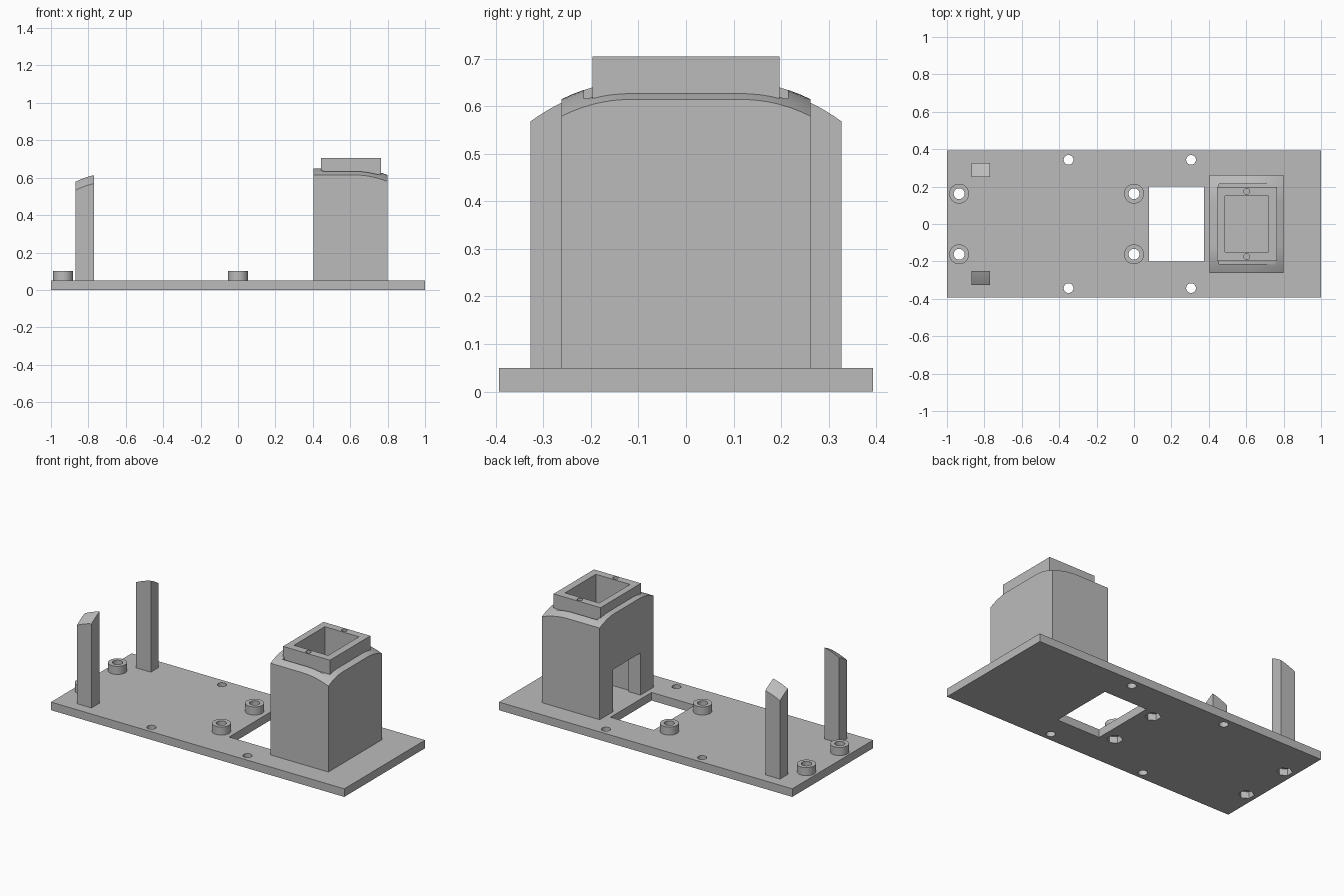
import bpy, bmesh
from mathutils import Matrix

if "Cube" in bpy.data.objects:
    bpy.data.objects.remove(bpy.data.objects["Cube"])

# One grey material
grey = bpy.data.materials.new("matte grey")
grey.use_nodes = True
grey.diffuse_color = (0.5, 0.5, 0.5, 1)
grey.node_tree.nodes["Principled BSDF"].inputs["Base Color"].default_value = (0.5, 0.5, 0.5, 1)


def finish(name, bm):
    bmesh.ops.recalc_face_normals(bm, faces=bm.faces[:])
    mesh = bpy.data.meshes.new(name)
    bm.to_mesh(mesh)
    bm.free()
    mesh.materials.append(grey)
    obj = bpy.data.objects.new(name, mesh)
    bpy.context.collection.objects.link(obj)
    return obj


def box(name, x0, x1, y0, y1, z0, z1):
    bm = bmesh.new()
    centre = Matrix.Translation(((x0 + x1) / 2, (y0 + y1) / 2, (z0 + z1) / 2))
    size = Matrix.Diagonal((x1 - x0, y1 - y0, z1 - z0, 1))
    bmesh.ops.create_cube(bm, size=1, matrix=centre @ size)
    return finish(name, bm)


def cylinder(name, x, y, r, z0, z1, sides=32):
    bm = bmesh.new()
    bmesh.ops.create_cone(bm, cap_ends=True, segments=sides, radius1=r, radius2=r,
                          depth=z1 - z0, matrix=Matrix.Translation((x, y, (z0 + z1) / 2)))
    return finish(name, bm)


def activate(obj):
    bpy.ops.object.select_all(action='DESELECT')
    obj.select_set(True)
    bpy.context.view_layer.objects.active = obj


def cut(targets, cutter):
    """Subtract the cutter from each target, then discard it."""
    for obj in targets:
        activate(obj)
        mod = obj.modifiers.new("cut", 'BOOLEAN')
        mod.operation = 'DIFFERENCE'
        mod.solver = 'EXACT'
        mod.object = cutter
        bpy.ops.object.modifier_apply(modifier=mod.name)
    bpy.data.objects.remove(cutter)


def crown(x, y):
    """Height of the shared domed surface that trims the posts and tower."""
    side = max(0, abs(y) - 0.12)
    front, back = max(0, x - 0.62), max(0, -0.7 - x)
    return 0.65 - 1.73 * side ** 2 - 1.1 * front ** 2 - 1.5 * back ** 2


def crowned_column(name, x0, x1, y0, y1, nx, ny):
    """Upright block whose top follows the crown."""
    bm = bmesh.new()
    base, top = [], []
    for i in range(nx + 1):
        x = x0 + (x1 - x0) * i / nx
        ys = [y0 + (y1 - y0) * j / ny for j in range(ny + 1)]
        base.append([bm.verts.new((x, y, 0.05)) for y in ys])
        top.append([bm.verts.new((x, y, crown(x, y))) for y in ys])
    for grid in (base, top):
        for i in range(nx):
            for j in range(ny):
                bm.faces.new((grid[i][j], grid[i + 1][j], grid[i + 1][j + 1], grid[i][j + 1]))
    for i in range(nx):
        for j in (0, ny):
            bm.faces.new((base[i][j], base[i + 1][j], top[i + 1][j], top[i][j]))
    for j in range(ny):
        for i in (0, nx):
            bm.faces.new((base[i][j], base[i][j + 1], top[i][j + 1], top[i][j]))
    return finish(name, bm)


# Base plate with window
plate = box("base_plate", -1, 1, -0.393, 0.393, 0, 0.05)
cut([plate], box("window_cutter", 0.08, 0.375, -0.2, 0.2, -0.1, 0.2))
parts = [plate]

# Tower body and raised collar
tower = crowned_column("tower", 0.405, 0.8, -0.262, 0.262, 16, 24)
cut([tower], box("slot_cutter", 0.455, 0.755, -0.215, 0.215, 0.617, 0.8))
collar = box("tower_collar", 0.445, 0.765, -0.197, 0.197, 0.56, 0.705)
cut([tower, collar], box("shaft_cutter", 0.487, 0.72, -0.15, 0.15, 0.05, 0.9))
cut([tower], box("door_cutter", 0.3, 0.6, -0.135, 0.135, 0.05, 0.31))
parts += [tower, collar]

for label, s in (("left_row", 1), ("right_row", -1)):
    # Plain screw holes along the plate edge
    for x in (-0.35, 0.305):
        cut([plate], cylinder("hole_cutter", x, s * 0.343, 0.026, -0.1, 0.2))
    # Bosses with through holes and hexagonal nut recesses below
    for end, x in (("rear", -0.935), ("middle", 0)):
        y = s * 0.162
        boss = cylinder(f"{end}_boss_{label}", x, y, 0.053, 0.05, 0.1)
        cut([plate, boss], cylinder("bore_cutter", x, y, 0.029, -0.1, 0.2))
        cut([plate], cylinder("nut_cutter", x, y, 0.044, -0.1, 0.04, 6))
        parts.append(boss)
    # Support posts
    y0, y1 = sorted((s * 0.25, s * 0.327))
    parts.append(crowned_column(f"post_{label}", -0.87, -0.77, y0, y1, 8, 6))
    # Blind holes in the collar rim
    cut([tower, collar], cylinder("pin_cutter", 0.603, s * 0.174, 0.016, 0.63, 0.9, 24))

# Smooth curves, keep edges crisp
for obj in parts:
    activate(obj)
    bpy.ops.object.shade_smooth_by_angle(angle=0.5)
